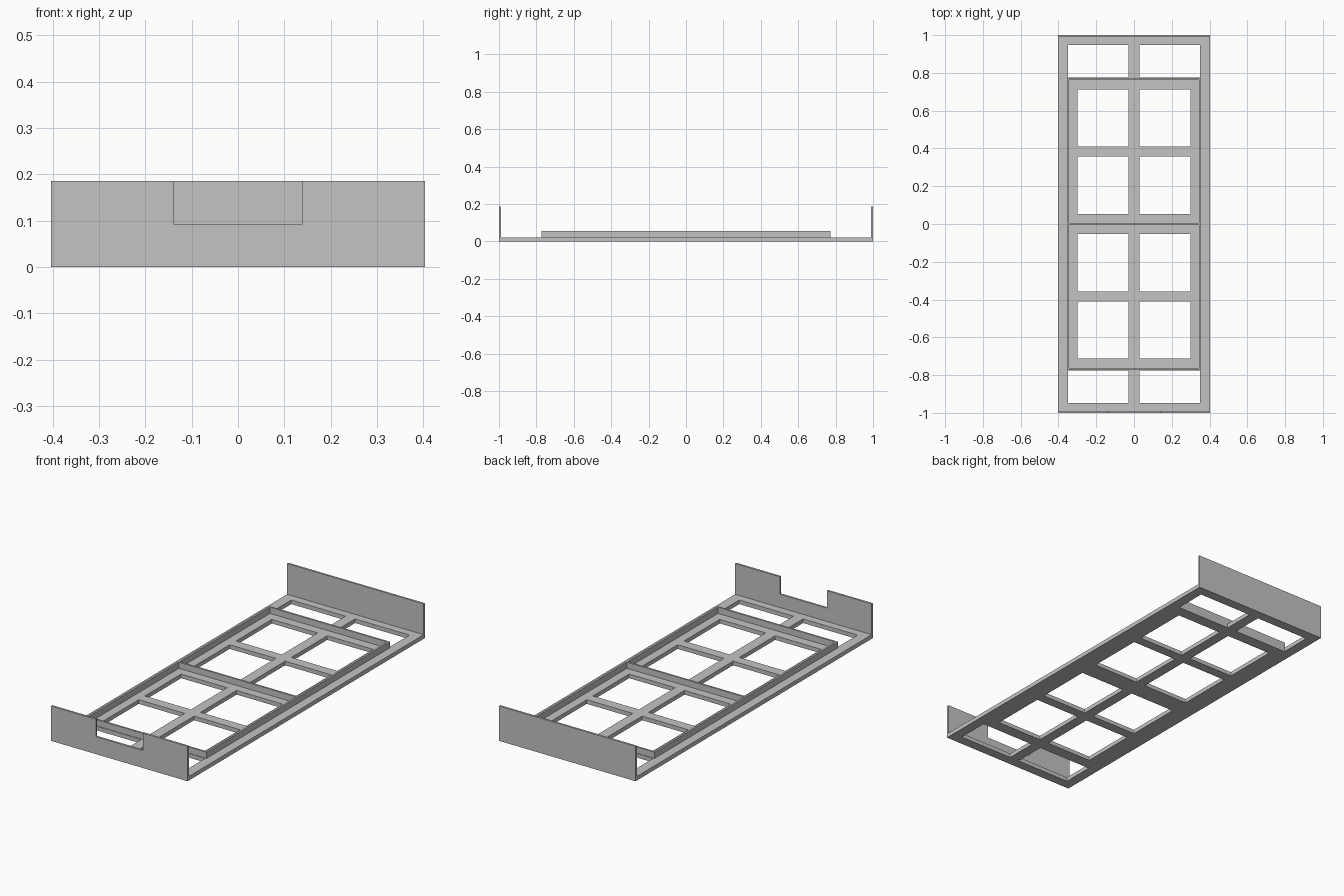
import bpy, bmesh

if "Cube" in bpy.data.objects:
    bpy.data.objects.remove(bpy.data.objects["Cube"])

grey = bpy.data.materials.new("light_grey")
grey.diffuse_color = (0.55, 0.55, 0.55, 1)
grey.use_nodes = True
grey.node_tree.nodes["Principled BSDF"].inputs["Base Color"].default_value = grey.diffuse_color


def lattice(name, us, vs, is_open, start, depth, upright=False):
    """Slab on a grid of cells, leaving out the open ones.
    Flat slabs lie in x-y and grow up; upright ones lie in x-z and grow along y."""
    bm = bmesh.new()

    def place(u, v):
        return (u, start, v) if upright else (u, v, start)

    grid = [[bm.verts.new(place(u, v)) for v in vs] for u in us]
    for i in range(len(us) - 1):
        for j in range(len(vs) - 1):
            u, v = (us[i] + us[i + 1]) / 2, (vs[j] + vs[j + 1]) / 2
            if not is_open(u, v):
                bm.faces.new((grid[i][j], grid[i + 1][j], grid[i + 1][j + 1], grid[i][j + 1]))
    bmesh.ops.delete(bm, geom=[v for v in bm.verts if not v.link_faces], context='VERTS')
    ext = bmesh.ops.extrude_face_region(bm, geom=bm.faces[:], use_keep_orig=True)
    moved = [g for g in ext["geom"] if isinstance(g, bmesh.types.BMVert)]
    bmesh.ops.translate(bm, verts=moved, vec=(0, depth, 0) if upright else (0, 0, depth))
    bmesh.ops.recalc_face_normals(bm, faces=bm.faces[:])
    me = bpy.data.meshes.new(name)
    bm.to_mesh(me)
    bm.free()
    me.materials.append(grey)
    ob = bpy.data.objects.new(name, me)
    bpy.context.collection.objects.link(ob)
    return ob


def mirrored(values):
    return sorted([-v for v in values] + list(values))


FLOOR = 0.022
HALF_W = 0.403

# Floor with two columns of windows; the end windows are wider
rows = [(0.052, 0.357), (0.41, 0.712), (0.775, 0.947)]


def window(x, y):
    outer = 0.349 if abs(y) > 0.775 else 0.299
    return 0.028 < abs(x) < outer and any(a < abs(y) < b for a, b in rows)


lattice("floor_frame",
        mirrored([0.028, 0.299, 0.349, HALF_W]),
        mirrored([y for r in rows for y in r] + [1.0]),
        window, 0, FLOOR)

# Raised rim around two bays, with a divider between them
RIM_X, RIM_Y, T = 0.355, 0.772, 0.010
lattice("bay_rim",
        mirrored([RIM_X - T, RIM_X]),
        mirrored([T / 2, RIM_Y - T, RIM_Y]),
        lambda x, y: abs(x) < RIM_X - T and T / 2 < abs(y) < RIM_Y - T,
        FLOOR, 0.055 - FLOOR)

# End walls: plain at the back, notched at the front
lattice("back_wall", [-HALF_W, HALF_W], [FLOOR, 0.186],
        lambda x, z: False, 1.0, -0.011, True)
lattice("front_wall", mirrored([0.139, HALF_W]), [FLOOR, 0.093, 0.186],
        lambda x, z: abs(x) < 0.139 and z > 0.093, -1.0, 0.011, True)
